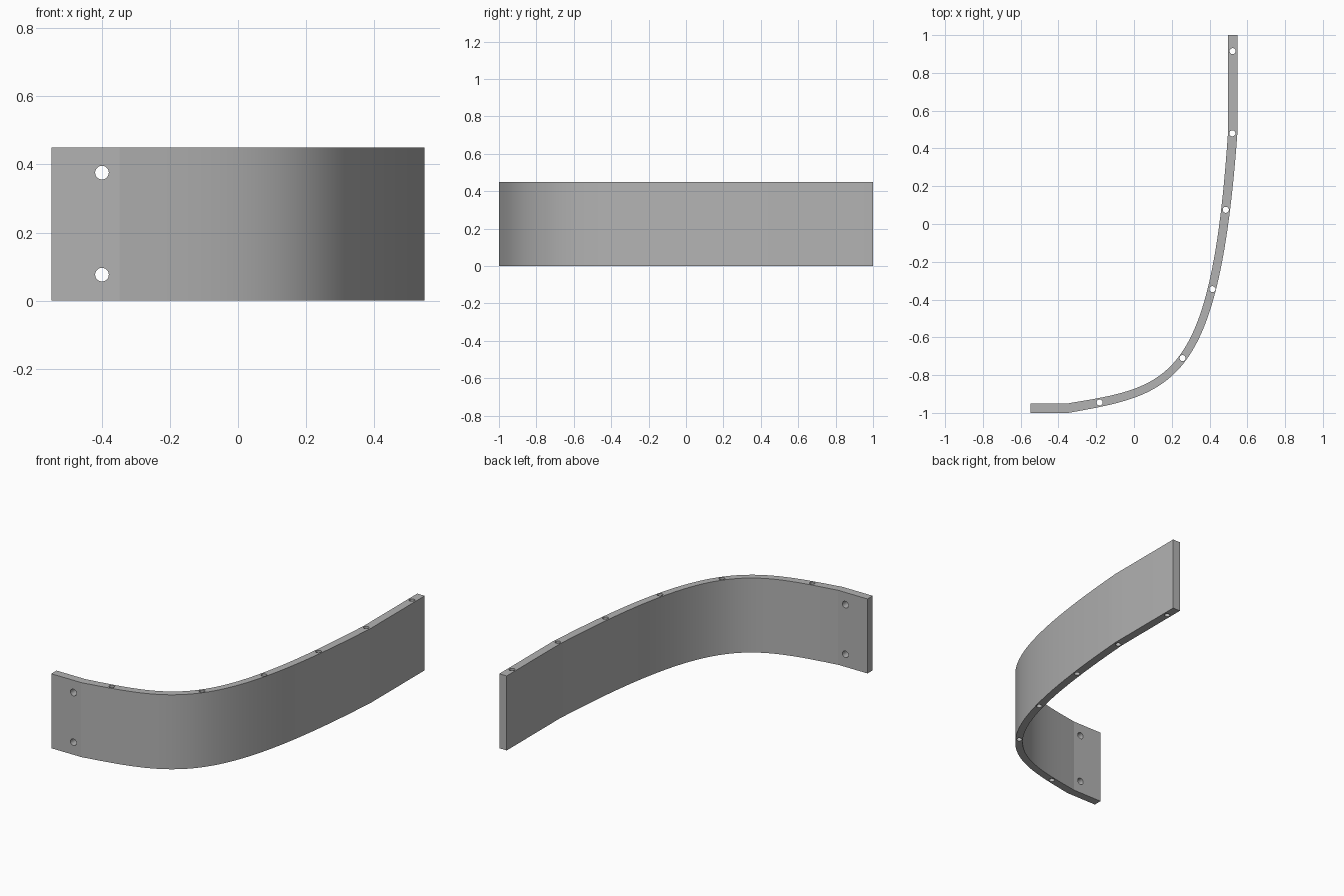
import bpy
import bmesh
import math
from mathutils import Vector
from mathutils.geometry import interpolate_bezier

old = bpy.data.objects.get("Cube")
if old:
    bpy.data.objects.remove(old, do_unlink=True)

HEIGHT = 0.45
END_THICKNESS = 0.05
MID_THICKNESS = 0.042

grey = bpy.data.materials.new("plain grey")
grey.use_nodes = True
colour = (0.45, 0.45, 0.45, 1)
grey.diffuse_color = colour
grey.node_tree.nodes["Principled BSDF"].inputs["Base Color"].default_value = colour

# Centre line: short straight tab, swept bend, long straight tab
bend = interpolate_bezier(Vector((-0.35, -0.975)), Vector((0.2, -0.88)),
                          Vector((0.43, -0.85)), Vector((0.523, 0.49)), 49)
path = [Vector((-0.548, -0.975))] + [p.to_2d() for p in bend] + [Vector((0.523, 1.0))]

# Offset the centre line to both sides, slightly thinner in the bend
outer, inner = [], []
for i, p in enumerate(path):
    before = path[max(i - 1, 0)]
    after = path[min(i + 1, len(path) - 1)]
    d_in = (p - before).normalized()
    d_out = (after - p).normalized()
    tangent = (d_in + d_out).normalized()
    side = Vector((tangent.y, -tangent.x))
    t = min(max((i - 1) / (len(bend) - 1), 0), 1)
    half = (END_THICKNESS - (END_THICKNESS - MID_THICKNESS) * math.sin(math.pi * t)) / 2
    outer.append(p + side * half)
    inner.append(p - side * half)

# Extrude the outline into the band
bm = bmesh.new()
outline = bm.faces.new([bm.verts.new((p.x, p.y, 0)) for p in outer + inner[::-1]])
top = bmesh.ops.extrude_face_region(bm, geom=[outline])
bmesh.ops.translate(bm, vec=(0, 0, HEIGHT),
                    verts=[v for v in top["geom"] if isinstance(v, bmesh.types.BMVert)])
bmesh.ops.recalc_face_normals(bm, faces=bm.faces)
mesh = bpy.data.meshes.new("curved_band")
bm.to_mesh(mesh)
bm.free()
band = bpy.data.objects.new("curved_band", mesh)
bpy.context.collection.objects.link(band)
mesh.materials.append(grey)


def drill(name, radius, depth, location, rotation=(0, 0, 0)):
    """Cut a round hole through the band."""
    bpy.ops.mesh.primitive_cylinder_add(vertices=56, radius=radius, depth=depth,
                                        location=location, rotation=rotation)
    cutter = bpy.context.object
    cutter.name = name
    cutter.data.materials.append(grey)
    bpy.context.view_layer.objects.active = band
    mod = band.modifiers.new(name, 'BOOLEAN')
    mod.operation = 'DIFFERENCE'
    mod.solver = 'EXACT'
    mod.object = cutter
    bpy.ops.object.modifier_apply(modifier=name)
    bpy.data.objects.remove(cutter, do_unlink=True)


# Upright pin holes along the edge
for x, y in [(0.522, 0.915), (0.521, 0.48), (0.486, 0.075),
             (0.415, -0.345), (0.257, -0.71), (-0.182, -0.945)]:
    drill("pin_hole", 0.016, 2 * HEIGHT, (x, y, HEIGHT / 2))

# Screw holes through the short tab
for z in (0.076, 0.376):
    drill("screw_hole", 0.02, 0.3, (-0.4, -0.975, z), (math.pi / 2, 0, 0))

# Smooth bend with crisp edges
bpy.ops.object.select_all(action='DESELECT')
band.select_set(True)
bpy.context.view_layer.objects.active = band
bpy.ops.object.shade_smooth_by_angle(angle=math.radians(7))
